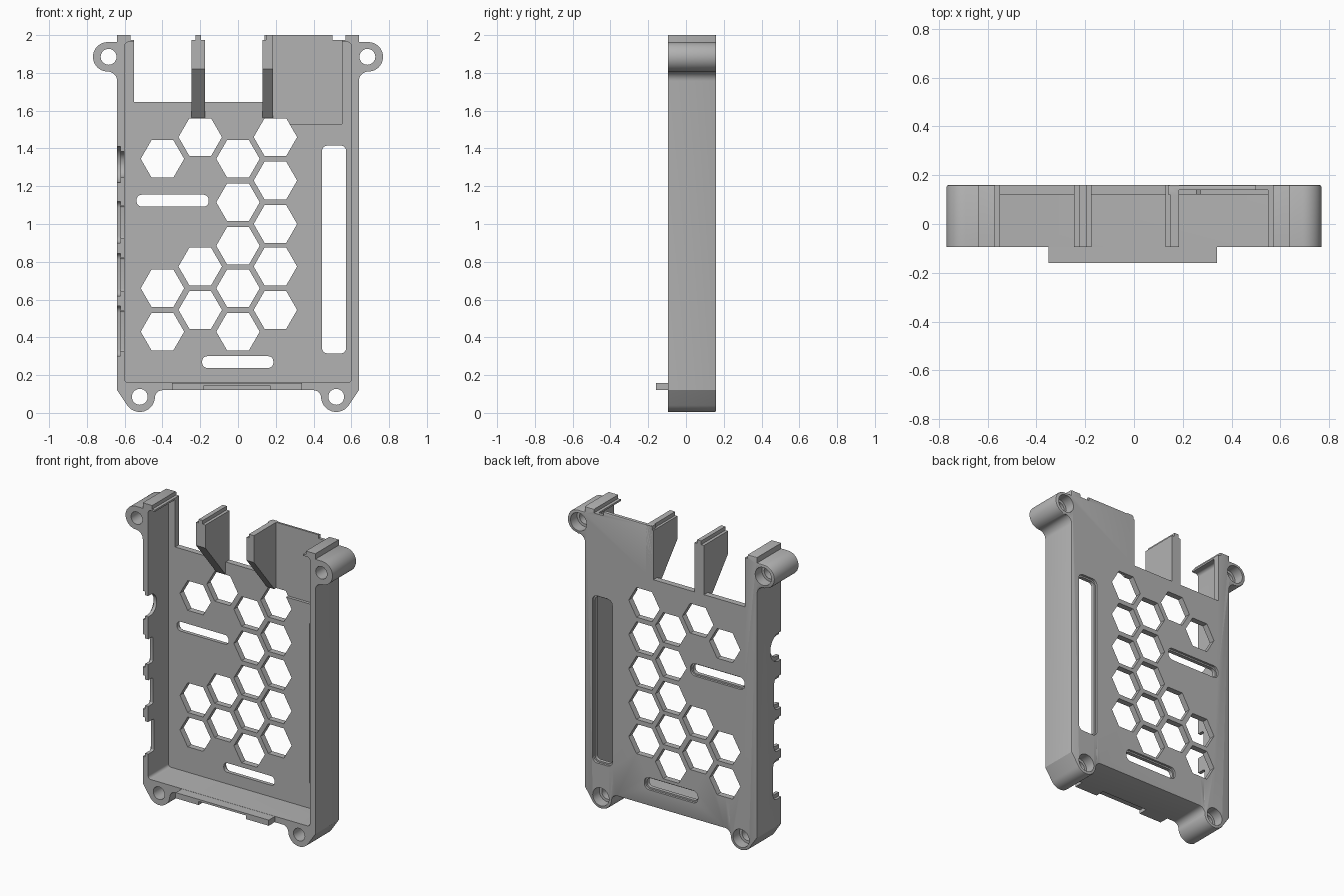
import bpy, bmesh
from math import cos, sin, radians

cube = bpy.data.objects.get("Cube")
if cube:
    bpy.data.objects.remove(cube, do_unlink=True)

grey = bpy.data.materials.new("matte grey")
grey.use_nodes = True
grey.diffuse_color = (0.45, 0.45, 0.45, 1)
grey.node_tree.nodes["Principled BSDF"].inputs["Base Color"].default_value = (0.45, 0.45, 0.45, 1)

BACK, FLOOR, FRONT = 0.16, 0.12, -0.095


def arc(cx, cz, r, a0, a1, n=10):
    steps = [radians(a0 + (a1 - a0) * i / n) for i in range(n + 1)]
    return [(cx + r * cos(a), cz + r * sin(a)) for a in steps]


def disc(cx, cz, r, n=32):
    return arc(cx, cz, r, 0, 360, n)[:-1]


def rounded(x0, x1, z0, z1, r):
    return (arc(x1 - r, z1 - r, r, 0, 90, 5) + arc(x0 + r, z1 - r, r, 90, 180, 5)
            + arc(x0 + r, z0 + r, r, 180, 270, 5) + arc(x1 - r, z0 + r, r, 270, 360, 5))


def rect(x0, x1, z0, z1):
    return [(x0, z0), (x1, z0), (x1, z1), (x0, z1)]


def prism(name, pts, a, b, axis="y", bevel=0):
    """Extrude a profile (x,z) along y, or (y,z) along x."""
    place = (lambda u, v, t: (u, t, v)) if axis == "y" else (lambda u, v, t: (t, u, v))
    bm = bmesh.new()
    face = bm.faces.new([bm.verts.new(place(u, v, b)) for u, v in pts])
    rim = list(face.edges)
    new = bmesh.ops.extrude_face_region(bm, geom=[face], use_keep_orig=True)["geom"]
    for v in new:
        if isinstance(v, bmesh.types.BMVert):
            v.co["xyz".index(axis)] = a
    if bevel:
        bmesh.ops.bevel(bm, geom=rim, offset=bevel, segments=2, affect="EDGES", profile=0.5)
    bmesh.ops.recalc_face_normals(bm, faces=bm.faces[:])
    mesh = bpy.data.meshes.new(name)
    bm.to_mesh(mesh)
    bm.free()
    mesh.materials.append(grey)
    ob = bpy.data.objects.new(name, mesh)
    bpy.context.collection.objects.link(ob)
    return ob


def activate(ob):
    bpy.ops.object.select_all(action="DESELECT")
    ob.select_set(True)
    bpy.context.view_layer.objects.active = ob


def cut(ob, pts, a, b, axis="y"):
    cutter = prism("cutter", pts, a, b, axis)
    cutter.hide_render = True
    mod = ob.modifiers.new("cut", "BOOLEAN")
    mod.operation, mod.solver, mod.object = "DIFFERENCE", "EXACT", cutter
    activate(ob)
    bpy.ops.object.modifier_apply(modifier=mod.name)
    bpy.data.objects.remove(cutter, do_unlink=True)


# Tray outline with four screw ears
half = [(0.4, 0.12)] + arc(0.4, 0.08, 0.04, 90, 0, 6)[1:]
half += arc(0.52, 0.085, 0.08, 180, 326, 18)
half += [(0.64, 0.12)] + arc(0.69, 1.757, 0.05, 180, 90, 8)
half += arc(0.69, 1.885, 0.078, -90, 90, 20)[1:] + [(0.64, 1.963), (0.64, 2.0)]
outline = half + [(-x, z) for x, z in reversed(half)]
tray = prism("case_tray", outline, FRONT, BACK, bevel=0.008)

# Cavity, open top, and the stepped top corner
cut(tray, rounded(-0.6, 0.6, 0.16, 1.963, 0.02), -0.3, FLOOR)
cut(tray, rect(-0.55, 0.55, 1.8, 2.1), -0.3, FLOOR)
for x0, x1 in ((-0.57, -0.5), (0.5, 0.57)):
    cut(tray, rect(x0, x1, 1.975, 2.1), -0.3, 0.3)
cut(tray, rect(-0.55, 0.14, 1.645, 2.1), -0.3, 0.3)
cut(tray, rect(0.185, 0.55, 1.53, 2.1), -0.3, 0.14)

# Honeycomb vents
columns = {-0.4: (0.43, 0.66, 1.345), -0.2: (0.545, 0.775, 1.46),
           0.0: (0.43, 0.66, 0.885, 1.115, 1.345),
           0.198: (0.545, 0.775, 1.0, 1.23, 1.46)}
for x, heights in columns.items():
    for z in heights:
        cut(tray, disc(x, z, 0.115, 6), 0, 0.3)

# Rounded slots with a wider rim at the back
for x0, x1, z0, z1 in ((0.445, 0.572, 0.315, 1.415), (-0.537, -0.155, 1.092, 1.155),
                       (-0.19, 0.187, 0.238, 0.3)):
    cut(tray, rounded(x0, x1, z0, z1, 0.027), 0, 0.3)
    g = 0.01
    cut(tray, rounded(x0 - g, x1 + g, z0 - g, z1 + g, 0.035), 0.145, 0.3)

# Screw holes, counterbored from the back
for s in (-1, 1):
    for x, z in ((0.52, 0.085), (0.685, 1.885)):
        cut(tray, disc(s * x, z, 0.042), -0.3, 0.3)
        cut(tray, disc(s * x, z, 0.06), 0.09, 0.3)

# Connector notches in the right wall, each with a wider outer recess
for z0, z1, depth in ((1.22, 1.41, 0.02), (0.9, 1.12, -0.02),
                      (0.62, 0.845, -0.02), (0.3, 0.565, -0.01)):
    r = 0.09 if depth > 0 else 0.035
    cut(tray, rounded(-0.4, depth, z0, z1, r), -0.7, -0.622, "x")
    cut(tray, rounded(-0.4, depth - 0.025, z0 + 0.025, z1 - 0.025, r - 0.025), -0.7, -0.58, "x")

# Tapered ribs beside the open bay
rib_profile = [(BACK, 1.56), (FLOOR, 1.56), (FRONT, 1.82), (FRONT, 2.0), (BACK, 2.0)]
left_rib = prism("left_rib", rib_profile, 0.13, 0.185, "x")
right_rib = prism("right_rib", rib_profile, -0.245, -0.175, "x")
for rib, x0, x1 in ((left_rib, 0.1, 0.147), (right_rib, -0.3, -0.225), (right_rib, -0.195, -0.1)):
    cut(rib, rect(x0, x1, 1.975, 2.1), -0.3, 0.3)
for rib in (left_rib, right_rib):
    cut(rib, rect(-0.4, 0.4, 1.5, 1.645), BACK - 0.005, 0.3)

# Front tab on the bottom wall, thinner in the middle
prism("bottom_tab", [(-0.35, 0.121), (-0.18, 0.121), (-0.18, 0.145), (0.17, 0.145),
                     (0.17, 0.121), (0.34, 0.121), (0.34, 0.159), (-0.35, 0.159)],
      -0.16, FRONT + 0.004)

for ob in bpy.context.collection.objects:
    if ob.type == "MESH":
        activate(ob)
        bpy.ops.object.shade_smooth_by_angle(angle=radians(30))
